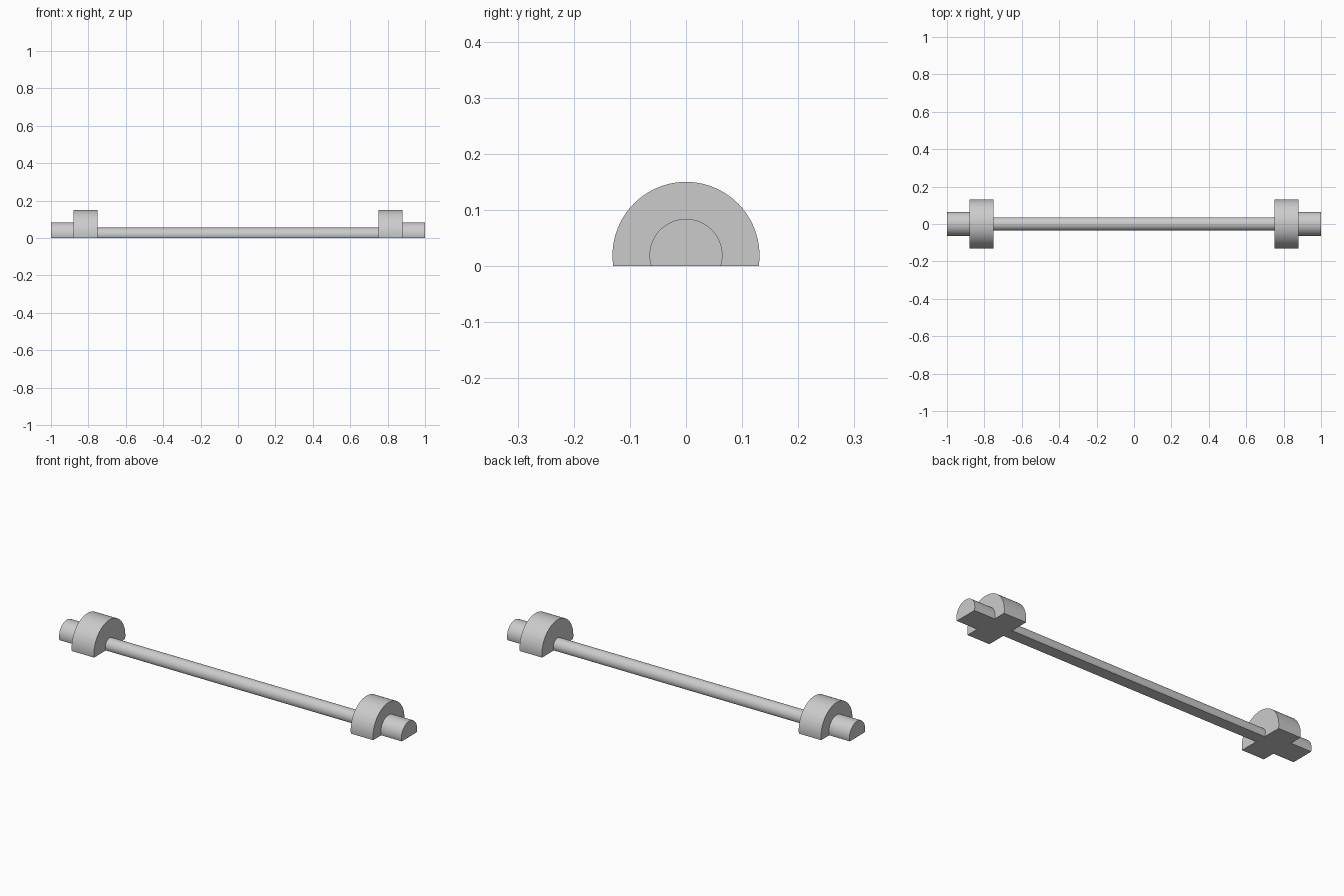
import bpy, bmesh, math

cube = bpy.data.objects.get("Cube")
if cube:
    bpy.data.objects.remove(cube, do_unlink=True)

AXIS_Z = 0.019   # height of the shared axis above the flat underside
SEGMENTS = 64

grey = bpy.data.materials.new("light_grey")
grey.use_nodes = True
colour = (0.6, 0.6, 0.6, 1)
grey.diffuse_color = colour
grey.node_tree.nodes["Principled BSDF"].inputs["Base Color"].default_value = colour


def flat_bottom_cylinder(name, x0, x1, radius):
    """Cylinder along x, sliced flat at the ground."""
    dip = math.asin(AXIS_Z / radius)
    sweep = math.pi + 2 * dip
    bm = bmesh.new()
    ring = []
    for i in range(SEGMENTS + 1):
        a = -dip + sweep * i / SEGMENTS
        ring.append(bm.verts.new((x0, radius * math.cos(a), AXIS_Z + radius * math.sin(a))))
    face = bm.faces.new(ring)
    moved = bmesh.ops.extrude_face_region(bm, geom=[face], use_keep_orig=True)["geom"]
    verts = [g for g in moved if isinstance(g, bmesh.types.BMVert)]
    bmesh.ops.translate(bm, verts=verts, vec=(x1 - x0, 0, 0))
    bmesh.ops.recalc_face_normals(bm, faces=bm.faces)
    mesh = bpy.data.meshes.new(name)
    bm.to_mesh(mesh)
    bm.free()
    mesh.materials.append(grey)
    obj = bpy.data.objects.new(name, mesh)
    bpy.context.collection.objects.link(obj)
    bpy.ops.object.select_all(action="DESELECT")
    obj.select_set(True)
    bpy.context.view_layer.objects.active = obj
    bpy.ops.object.shade_smooth_by_angle(angle=math.radians(30))


# Long bar between the collars
flat_bottom_cylinder("bar", -0.75, 0.75, 0.036)

# Wide collar and narrow end stub on each side
for side, s in (("left", 1), ("right", -1)):
    flat_bottom_cylinder(side + "_collar", s * 0.75, s * 0.88, 0.131)
    flat_bottom_cylinder(side + "_end_stub", s * 0.88, s * 1.0, 0.065)
